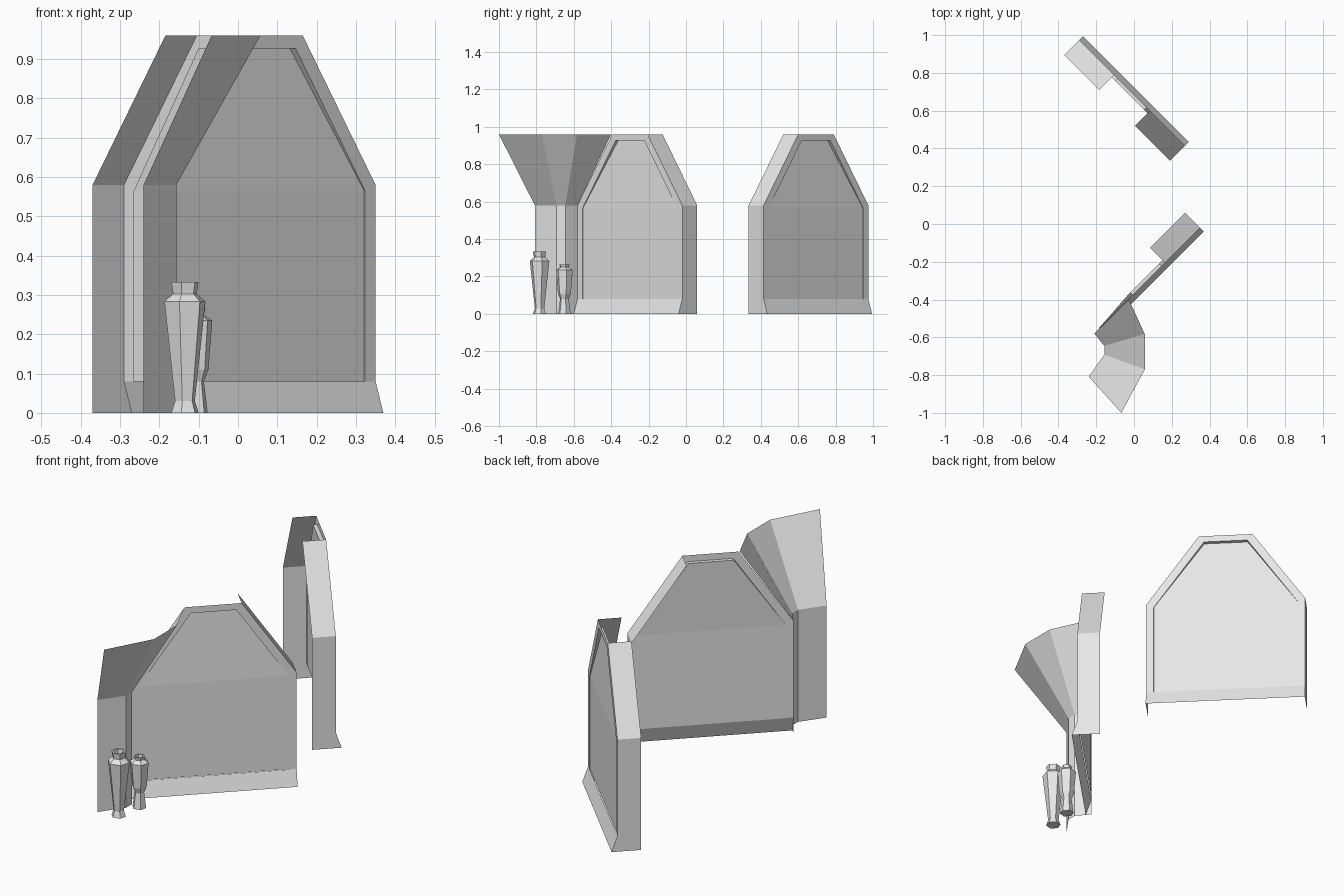
import bpy, bmesh, math
from mathutils import Vector

if "Cube" in bpy.data.objects:
    bpy.data.objects.remove(bpy.data.objects["Cube"])

stone = bpy.data.materials.new("pale grey stone")
stone.diffuse_color = (0.8, 0.8, 0.8, 1)
stone.use_nodes = True
stone.node_tree.nodes["Principled BSDF"].inputs["Base Color"].default_value = stone.diffuse_color


def make(name, faces):
    """Build an object from a list of corner-point faces."""
    bm = bmesh.new()
    for f in faces:
        bm.faces.new([bm.verts.new(p) for p in f])
    bmesh.ops.remove_doubles(bm, verts=bm.verts, dist=0.0005)
    me = bpy.data.meshes.new(name)
    bm.to_mesh(me)
    bm.free()
    me.materials.append(stone)
    ob = bpy.data.objects.new(name, me)
    bpy.context.collection.objects.link(ob)
    return ob


def strip(a, b):
    """Quads joining two matching point rows."""
    return [(a[i], b[i], b[i + 1], a[i + 1]) for i in range(len(a) - 1)]


# half outlines (distance from middle, height) of the wall and its inset pane
OUTER = [(0.396, 0.08), (0.396, 0.58), (0.134, 0.96)]
INNER = [(0.358, 0.08), (0.358, 0.565), (0.108, 0.927)]


def alcove_wall(name, centre, angle, cheek_sides):
    n = Vector((math.cos(angle), math.sin(angle), 0))
    u = Vector((-n.y, n.x, 0))
    c = Vector((centre[0], centre[1], 0))

    def p(s, z, d=0.0):
        return c + u * s + n * d + Vector((0, 0, z))

    def arch(half, depth):
        pts = half + [(-s, z) for s, z in reversed(half)]
        return [p(s, z, depth(z)) for s, z in pts]

    outer = arch(OUTER, lambda z: 0)
    inner = arch(INNER, lambda z: 0)
    # pane leans back above the shoulder
    pane = arch(INNER, lambda z: -0.02 if z > 0.9 else -0.003)
    make(name + "_frame", strip(outer, inner) + strip(inner, pane))
    make(name + "_pane", [(pane[0], pane[1], pane[4], pane[5]),
                          (pane[1], pane[2], pane[3], pane[4])])
    # flared skirting with end caps
    w = 0.396
    skirt = [(p(w, 0.08), p(-w, 0.08), p(-w, 0, 0.028), p(w, 0, 0.028))]
    for s in (w, -w):
        skirt.append((p(s, 0.08), p(s, 0, 0.028), p(s, 0)))
    make(name + "_skirting", skirt)
    # side cheeks running back from the wall edge
    for side in cheek_sides:
        row = [(0.396, 0.0)] + OUTER[1:]
        make(name + "_cheek", strip([p(s * side, z) for s, z in row],
                                    [p(s * side, z, -0.113) for s, z in row]))


alcove_wall("front_wall", (0.07, -0.30), -math.pi / 4, [1])
alcove_wall("back_wall", (-0.01, 0.695), math.pi / 4, [1, -1])

# curved corner wall with fanned vault above
low = [(-0.21, -0.58), (-0.157, -0.645), (-0.157, -0.692), (-0.24, -0.808)]
high = [(-0.027, -0.40), (0.057, -0.583), (0.057, -0.77), (-0.067, -1.0)]
foot = [(x, y, 0) for x, y in low]
spring = [(x, y, 0.58) for x, y in low]
crown = [(x, y, 0.96) for x, y in high]
make("corner_wall", strip(foot, spring))
make("corner_vault", strip(spring, crown))


def vase(name, x, y, profile):
    """Six-sided turned vase with a hollow mouth."""
    rings = [[(x + r * math.cos(math.radians(15 + 60 * k)),
               y + r * math.sin(math.radians(15 + 60 * k)), z)
              for k in range(7)] for r, z in profile]
    faces = [rings[0][5::-1], rings[-1][:6]]
    for a, b in zip(rings, rings[1:]):
        faces += [(a[i], a[i + 1], b[i + 1], b[i]) for i in range(6)]
    make(name, faces)


vase("tall_vase", -0.135, -0.783,
     [(0.036, 0), (0.026, 0.03), (0.054, 0.283), (0.031, 0.303),
      (0.036, 0.333), (0.026, 0.333), (0.022, 0.303)])
vase("short_vase", -0.11, -0.65,
     [(0.034, 0), (0.024, 0.08), (0.036, 0.11), (0.046, 0.235),
      (0.024, 0.25), (0.028, 0.265), (0.02, 0.265), (0.017, 0.245)])
